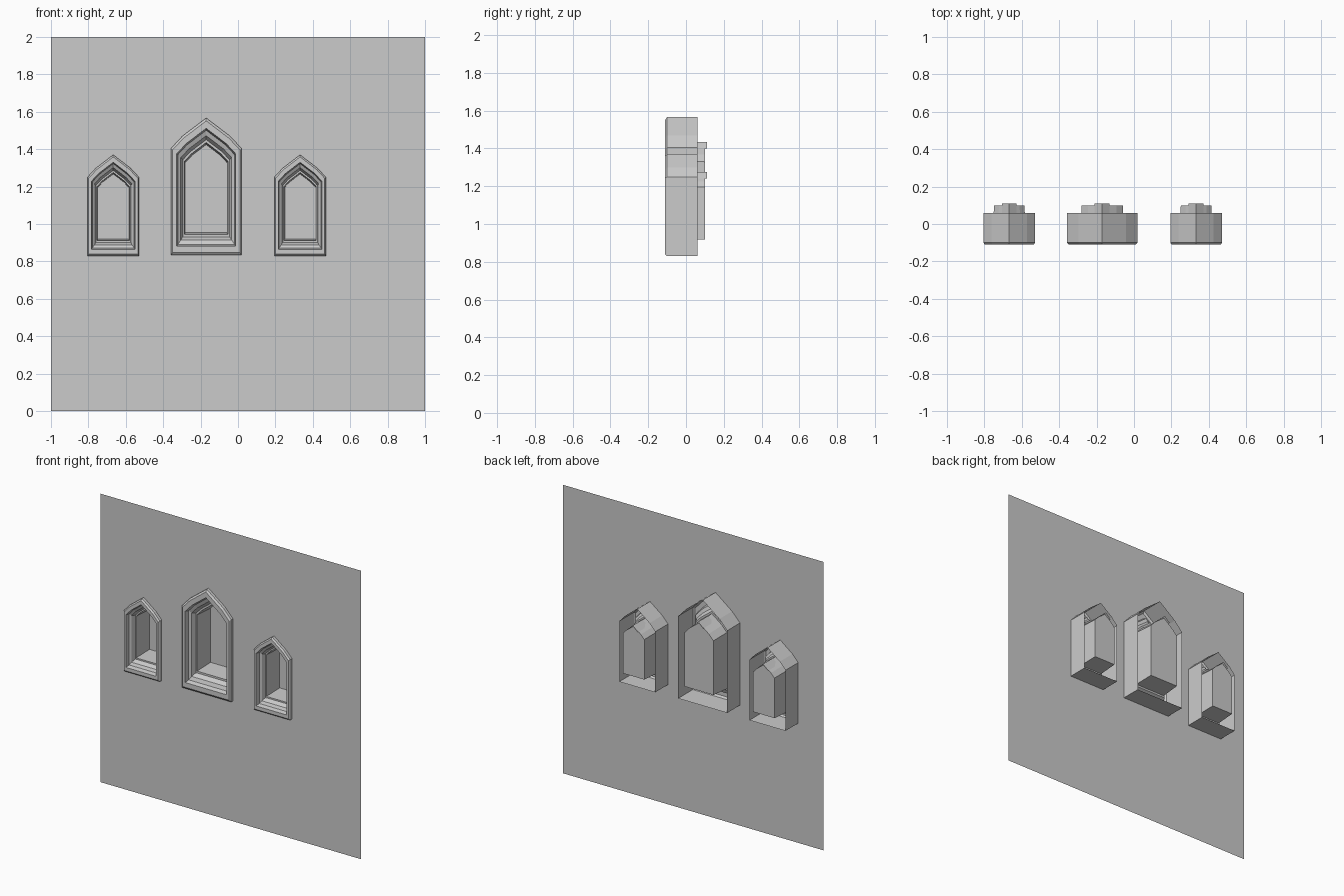
import bpy
import bmesh
from mathutils import Vector

cube = bpy.data.objects.get("Cube")
if cube:
    bpy.data.objects.remove(cube, do_unlink=True)

stone = bpy.data.materials.new("pale_grey_stone")
stone.use_nodes = True
GREY = (0.6, 0.6, 0.6, 1)
stone.diffuse_color = GREY
stone.node_tree.nodes["Principled BSDF"].inputs["Base Color"].default_value = GREY

WALL_Y = -0.08


def arch(cx, half, bottom, shoulder, peak, y):
    """Pointed arch outline with one bend in each side of the head."""
    bend_x, bend_z = half * 0.68, shoulder + (peak - shoulder) * 0.40
    right = [(half, bottom), (half, shoulder), (bend_x, bend_z)]
    left = [(-x, z) for x, z in reversed(right)]
    return [Vector((cx + x, y, z)) for x, z in right + [(0, peak)] + left]


def finish(bm, name):
    mesh = bpy.data.meshes.new(name)
    bm.to_mesh(mesh)
    bm.free()
    mesh.materials.append(stone)
    obj = bpy.data.objects.new(name, mesh)
    bpy.context.collection.objects.link(obj)
    return obj


def window(name, cx, outer, inner):
    """Loft a moulded frame and deep recess through a chain of arch rings."""
    # (blend from outer to inner outline, depth)
    steps = [(0, 0.06), (0, -0.1), (0.12, -0.11), (0.42, -0.11),
             (0.5, -0.08), (0.72, -0.07), (0.88, -0.04), (1, -0.04),
             (1.08, 0.1)]
    bm = bmesh.new()
    rings = []
    for blend, y in steps:
        dims = [a + (b - a) * blend for a, b in zip(outer, inner)]
        rings.append([bm.verts.new(p) for p in arch(cx, *dims, y)])
    count = len(rings[0])
    for a, b in zip(rings, rings[1:]):
        for i in range(count):
            j = (i + 1) % count
            bm.faces.new((a[i], a[j], b[j], b[i]))
    # Closed back of the recess
    bm.faces.new(rings[-1])
    bmesh.ops.recalc_face_normals(bm, faces=bm.faces)
    # Small gabled keystone ridge above the recess
    peak = inner[3]
    ridge = []
    for y in (0, 0.11):
        ridge.append([bm.verts.new((cx + x, y, peak + z))
                      for x, z in ((-0.04, -0.035), (0, 0), (0.04, -0.035))])
    for i in range(2):
        bm.faces.new((ridge[0][i], ridge[0][i + 1], ridge[1][i + 1], ridge[1][i]))
    finish(bm, name)


# Windows: half width, bottom, shoulder and peak of the outer and inner outlines
small = ((0.138, 0.83, 1.25, 1.37), (0.086, 0.912, 1.2, 1.275))
large = ((0.188, 0.835, 1.405, 1.567), (0.116, 0.945, 1.335, 1.435))
windows = [("right_window", -0.667, small), ("middle_window", -0.17, large),
           ("left_window", 0.332, small)]
for name, cx, (outer, inner) in windows:
    window(name, cx, outer, inner)

# Thin wall with an arched hole for each window
bm = bmesh.new()
loops = [[Vector((x, WALL_Y, z)) for x, z in ((-1, 0), (1, 0), (1, 2), (-1, 2))]]
loops += [arch(cx, *outer, WALL_Y) for _, cx, (outer, _) in windows]
edges = []
for loop in loops:
    verts = [bm.verts.new(p) for p in loop]
    edges += [bm.edges.new((v, verts[(i + 1) % len(verts)]))
              for i, v in enumerate(verts)]
bmesh.ops.triangle_fill(bm, edges=edges, use_beauty=True, normal=(0, -1, 0))
bmesh.ops.dissolve_limit(bm, angle_limit=0.01, verts=bm.verts, edges=bm.edges)
finish(bm, "wall")
